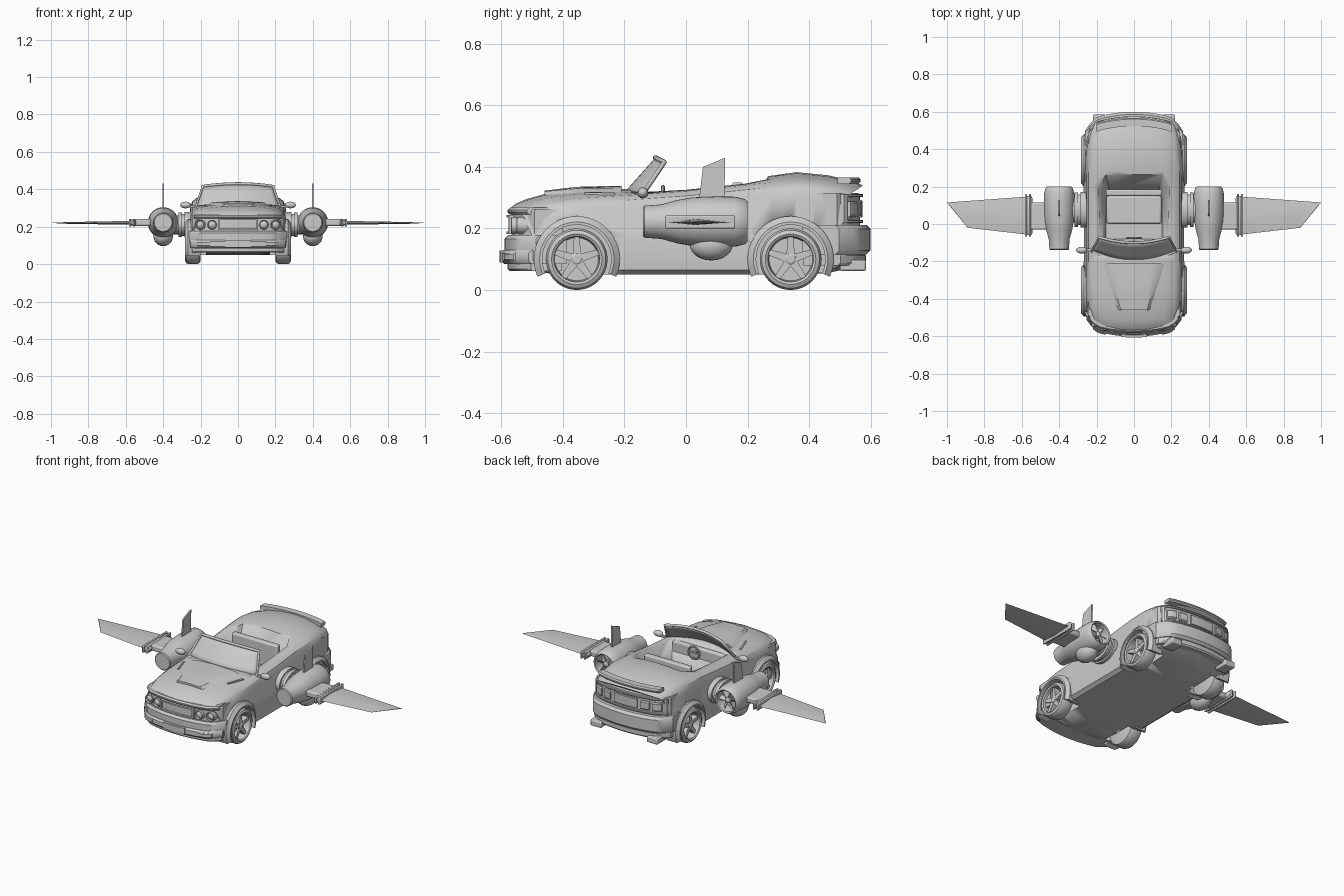
import bpy, bmesh, math
from mathutils import Vector

cube = bpy.data.objects.get("Cube")
if cube:
    bpy.data.objects.remove(cube, do_unlink=True)

grey = bpy.data.materials.new("plain_grey")
grey.use_nodes = True
grey.diffuse_color = (0.6, 0.6, 0.6, 1)
grey.node_tree.nodes["Principled BSDF"].inputs["Base Color"].default_value = (0.6, 0.6, 0.6, 1)


def finish(name, bm, mirror=False, bevel=0, cutters=()):
    """Turn a bmesh into a shaded object, optionally cut, bevelled and mirrored in x."""
    bmesh.ops.remove_doubles(bm, verts=bm.verts, dist=1e-5)
    bmesh.ops.recalc_face_normals(bm, faces=bm.faces)
    me = bpy.data.meshes.new(name)
    bm.to_mesh(me)
    bm.free()
    me.materials.append(grey)
    me.polygons.foreach_set("use_smooth", [True] * len(me.polygons))
    me.set_sharp_from_angle(angle=math.radians(32))
    ob = bpy.data.objects.new(name, me)
    bpy.context.collection.objects.link(ob)
    for cutter in cutters:
        mod = ob.modifiers.new("cut", "BOOLEAN")
        mod.operation, mod.solver, mod.object = "DIFFERENCE", "EXACT", cutter
    if bevel:
        mod = ob.modifiers.new("bevel", "BEVEL")
        mod.width, mod.segments = bevel, 2
    if mirror:
        ob.modifiers.new("mirror", "MIRROR")
    return ob


def hull(name, pts, **kw):
    bm = bmesh.new()
    for p in pts:
        bm.verts.new(p)
    out = bmesh.ops.convex_hull(bm, input=bm.verts)
    bmesh.ops.delete(bm, geom=list(set(out["geom_interior"])), context="VERTS")
    bmesh.ops.dissolve_limit(bm, angle_limit=0.01, verts=bm.verts, edges=bm.edges)
    return finish(name, bm, **kw)


def box(name, x, y, z, **kw):
    return hull(name, [(a, b, c) for a in x for b in y for c in z], **kw)


def lathe(name, profile, axis, c, seg=32, arc=None, squash=1, **kw):
    """Spin (distance, radius) points about an axis through c; arc makes a closed partial sweep."""
    bm = bmesh.new()
    a0, a1 = arc or (0, math.tau)
    rings = []
    for i in range(seg + 1):
        t = a0 + (a1 - a0) * i / seg
        ring = []
        for d, r in profile:
            u, v = r * math.cos(t), r * math.sin(t) * squash
            p = (d, u, v) if axis == "x" else (u, d, v)
            ring.append(bm.verts.new(Vector(c) + Vector(p)))
        rings.append(ring)
    n = len(profile)
    for a, b in zip(rings, rings[1:]):
        for j in range(n if arc else n - 1):
            k = (j + 1) % n
            bm.faces.new((a[j], a[k], b[k], b[j]))
    if arc:
        bm.faces.new(rings[0])
        bm.faces.new(rings[-1])
    bmesh.ops.dissolve_degenerate(bm, dist=1e-6, edges=bm.edges)
    return finish(name, bm, **kw)


def wrap(x):
    """How far the nose and tail sweep back at a distance x from the centre line."""
    return 0.7 * x * x + 8 * max(0, abs(x) - 0.18) ** 2


def slab(name, x0, x1, y, z0, z1, depth, lip=0, **kw):
    """Panel wrapped round the nose (y < 0) or tail (y > 0)."""
    bm = bmesh.new()
    s = 1 if y > 0 else -1
    rows = []
    for i in range(19):
        x = x0 + (x1 - x0) * i / 18
        yo = abs(y) - wrap(x)
        prof = ((yo - depth, z0), (yo - lip, z0), (yo, z0 + lip), (yo, z1 - lip), (yo - lip, z1), (yo - depth, z1))
        rows.append([bm.verts.new((x, s * a, b)) for a, b in prof])
    for a, b in zip(rows, rows[1:]):
        for j in range(6):
            bm.faces.new((a[j], a[(j + 1) % 6], b[(j + 1) % 6], b[j]))
    bm.faces.new(rows[0])
    bm.faces.new(rows[-1])
    return finish(name, bm, **kw)


# Body stations: y, half width, floor, shoulder height, crown height
STATIONS = [(-.575, .245, .10, .25, .262), (-.555, .25, .085, .265, .28), (-.52, .258, .07, .272, .295),
            (-.46, .264, .055, .285, .312), (-.35, .268, .05, .295, .325), (-.2, .266, .05, .305, .328),
            (0, .266, .05, .32, .335), (.2, .267, .05, .34, .358), (.28, .268, .05, .347, .372),
            (.36, .268, .05, .35, .383), (.46, .264, .055, .342, .373), (.53, .256, .07, .33, .358),
            (.575, .245, .09, .315, .34)]


def half_section(y):
    for a, b in zip(STATIONS, STATIONS[1:]):
        if y <= b[0]:
            t = (y - a[0]) / (b[0] - a[0])
            _, w, zb, zs, zt = [p + (q - p) * t for p, q in zip(a, b)]
            break
    d = zt - zs
    return [(0, zb), (.9 * w, zb), (.98 * w, zb + .015), (1.01 * w, .165), (.985 * w, .185),
            (.95 * w, zs - .045), (.91 * w, zs - .014), (.83 * w, zs + .1 * d), (.6 * w, zs + .55 * d),
            (.3 * w, zs + .88 * d), (0, zt)]


def top_z(x, y):
    pts = half_section(y)[6:]
    for (xa, za), (xb, zb) in zip(pts, pts[1:]):
        if abs(x) >= xb:
            return za + (zb - za) * (abs(x) - xa) / (xb - xa)


# Cutters for the cockpit and the wheel wells
cockpit = hull("cockpit_cutter", [(s * x, y, z) for s in (1, -1) for x, y, z in (
    (.15, -.08, .17), (.15, .14, .17), (.13, .17, .17), (.205, -.17, .42), (.205, .21, .42), (.16, .29, .42))])
WHEELS = {"front": -.355, "rear": .34}
cutters = [cockpit]
for end, y in WHEELS.items():
    for s in (1, -1):
        cutters.append(lathe("well_cutter", [(s * .17, 0), (s * .17, .115), (s * .4, .115), (s * .4, 0)],
                             "x", (0, y, .1)))
for c in cutters:
    c.hide_render = True
    c.hide_viewport = True

# Main body shell
bm = bmesh.new()
rings = []
for st in STATIONS:
    half = half_section(st[0])
    k = min(1, max(0, (abs(st[0]) - .38) / .18))
    ring = half + [(-x, z) for x, z in half[-2:0:-1]]
    rings.append([bm.verts.new((x, st[0] - math.copysign(wrap(x) * k, st[0]), z)) for x, z in ring])
n = len(rings[0])
for a, b in zip(rings, rings[1:]):
    for j in range(n):
        bm.faces.new((a[j], a[(j + 1) % n], b[(j + 1) % n], b[j]))
for r in (rings[0], rings[-1]):
    for j in range(10):
        bm.faces.new(list(dict.fromkeys((r[j], r[j + 1], r[-j - 1], r[-j % n]))))
finish("body_shell", bm, cutters=cutters)

# Nose: fascia, bumper, grille frame, lamps and plate
slab("nose_fascia", -.245, .245, -.568, .16, .262, .09, .006)
slab("hood_lip", -.235, .235, -.58, .245, .268, .08, .008)
slab("front_bumper", -.262, .262, -.59, .085, .178, .1, .012)
slab("front_lower_lip", -.255, .255, -.602, .085, .13, .1, .01)
slab("front_valance", -.245, .245, -.58, .062, .09, .1, .006)
slab("front_plate", -.07, .07, -.607, .09, .128, .02)
for z in (.182, .236):
    slab("grille_bar", -.108, .108, -.584, z, z + .008, .03)
slab("grille_end", .1, .108, -.584, .182, .244, .03, mirror=True)
slab("grille_mesh", -.1, .1, -.572, .19, .236, .02)
for x in (.138, .2):
    lathe("headlamp", [(.03, .027), (-.012, .027), (-.014, .023), (-.004, .02), (-.012, .01), (-.014, 0)],
          "y", (x, -.568 + wrap(x), .21), 24, mirror=True)
slab("fog_lamp", .15, .22, -.608, .095, .12, .03, .004, mirror=True)

# Tail: panel frame, lamps, bumper, spoiler and exhausts
slab("tail_panel", -.245, .245, .566, .18, .315, .09, .005)
for z in (.218, .302):
    slab("tail_frame_bar", -.235, .235, .576, z, z + .01, .06, .002)
slab("tail_frame_end", .225, .235, .576, .218, .31, .05, mirror=True)
for x in (.1, .165):
    slab("tail_lamp", x, x + .048, .576, .238, .288, .03, .006, mirror=True)
slab("tail_plate", -.075, .075, .573, .235, .292, .02, .002)
slab("rear_bumper", -.262, .262, .6, .115, .212, .12, .014)
slab("rear_valance", -.25, .25, .585, .08, .12, .12, .008)
slab("spoiler", -.2, .2, .568, .345, .366, .045, .007)
box("exhaust", (.15, .22), (.5, .585), (.062, .098), mirror=True, bevel=.006)

# Raised hood panel and vents
bm = bmesh.new()
rows = []
for i in range(9):
    y = -.46 + .25 * i / 8
    w = .088 + .085 * i / 8
    xs = [w * (j / 5 - 1) for j in range(11)]
    row = [(x, y, top_z(x, y) + (.011 if 0 < j < 10 else -.004)) for j, x in enumerate(xs)]
    rows.append([bm.verts.new(p) for p in [(-w, y, .27)] + row + [(w, y, .27)]])
for a, b in zip(rows, rows[1:]):
    for j in range(13):
        bm.faces.new((a[j], a[(j + 1) % 13], b[(j + 1) % 13], b[j]))
bm.faces.new(rows[0])
bm.faces.new(rows[-1])
finish("hood_panel", bm)
hull("hood_vent", [(x, y, top_z(x, y) + dz) for x, y in ((.158, -.33), (.166, -.33), (.19, -.23), (.2, -.23))
                   for dz in (-.01, .006)], mirror=True)

# Windshield pane and frame
def pane(u, v):
    x = u * (.225 + (.188 - .225) * v)
    return (x, -.2 + .1 * v + (.055 - .025 * v) * u * u, .318 + .112 * v - .014 * u * u)


bm = bmesh.new()
grid = [[bm.verts.new(pane(i / 8 - 1, j / 4)) for i in range(17)] for j in range(5)]
for a, b in zip(grid, grid[1:]):
    for i in range(16):
        bm.faces.new((a[i], a[i + 1], b[i + 1], b[i]))
glass = finish("windshield", bm)
glass.modifiers.new("thickness", "SOLIDIFY").thickness = .006
cu = bpy.data.curves.new("windshield_frame", "CURVE")
cu.dimensions, cu.bevel_depth, cu.bevel_resolution = "3D", .008, 2
cu.materials.append(grey)
loop = [pane(i / 8 - 1, 0) for i in range(17)] + [pane(1 - i / 8, 1) for i in range(17)]
sp = cu.splines.new("POLY")
sp.points.add(len(loop) - 1)
for p, co in zip(sp.points, loop):
    p.co = (*co, 1)
sp.use_cyclic_u = True
bpy.context.collection.objects.link(bpy.data.objects.new("windshield_frame", cu))

# Side mirrors
lathe("side_mirror", [(-.03 * math.cos(math.pi * i / 8), .018 * math.sin(math.pi * i / 8)) for i in range(9)],
      "x", (.28, -.14, .316), 16, mirror=True)
box("mirror_stalk", (.225, .27), (-.145, -.13), (.303, .314), mirror=True)

# Cockpit interior
box("seat_cushion", (-.148, .148), (.0, .15), (.165, .22), bevel=.012)
box("seat_back", (-.15, .15), (.15, .185), (.165, .35), bevel=.008)
box("dashboard", (-.17, .17), (-.17, -.11), (.2, .315), bevel=.01)
lathe("steering_wheel", [(-.075 + .006 * math.cos(i * math.tau / 8), .036 + .006 * math.sin(i * math.tau / 8))
                         for i in range(9)], "y", (0, 0, .3), 24)
box("steering_spokes", (-.034, .034), (-.078, -.072), (.295, .305))
box("steering_column", (-.006, .006), (-.12, -.07), (.294, .306))

# Wheels with five-spoke rims, and flared arches
for end, y in WHEELS.items():
    c = (0, y, .1)
    lathe(end + "_tyre", [(.235, .07), (.278, .074), (.283, .082), (.277, .094), (.265, .1), (.22, .1),
                          (.205, .094), (.2, .08), (.2, 0), (.235, 0), (.235, .07)], "x", c, 40, mirror=True)
    lathe(end + "_hub", [(.23, .02), (.27, .018), (.274, .012), (.274, 0)], "x", c, 20, mirror=True)
    for i in range(5):
        t = math.pi / 2 + i * math.tau / 5
        d, q = Vector((0, math.cos(t), math.sin(t))), Vector((0, -math.sin(t), math.cos(t)))
        hull(end + "_spoke", [Vector((x, y, .1)) + d * r + q * h * s for x in (.235, .268)
                              for r, h in ((.008, .014), (.074, .009)) for s in (1, -1)], mirror=True)
    lathe(end + "_arch", [(.2, .112), (.284, .112), (.284, .121), (.268, .14), (.2, .14)], "x", c, 28,
          arc=(-.42, math.pi + .42), mirror=True)

# Engine pods joined to the body by stepped round mounts
lathe("pod_mount", [(.24, .095), (.285, .095), (.285, .082), (.3, .082), (.3, .092), (.318, .092), (.318, .07),
                    (.36, .07)], "x", (0, .077, .21), 32, squash=.72, mirror=True)
pod = (.4, 0, .222)
lathe("engine_pod", [(-.14, 0), (-.14, .047), (-.135, .052), (-.08, .056), (-.03, .07), (.02, .079), (.1, .082),
                     (.16, .081), (.19, .074), (.2, .066), (.195, .06), (.14, .056), (.14, 0)], "y", pod, 36, mirror=True)
lathe("fan_hub", [(.13, .018), (.18, .016), (.192, 0)], "y", pod, 16, mirror=True)
for i in range(6):
    d = Vector((math.cos(i * math.tau / 6), 0, math.sin(i * math.tau / 6)))
    q = Vector((-d.z, 0, d.x))
    hull("fan_blade", [Vector((.4, .168 + .01 * s, .222)) + d * r + q * (.008 * s + e)
                       for r in (.01, .06) for s in (1, -1) for e in (-.002, .002)], mirror=True)
lathe("pod_belly", [(-.07 * math.cos(math.pi * i / 12), .052 * math.sin(math.pi * i / 12)) for i in range(13)],
      "y", (.4, .082, .148), 24, mirror=True)
hull("pod_fin", [(.4 + dx, y, z) for dx in (-.004, .004)
                 for y, z in ((.042, .29), (.125, .29), (.055, .4), (.127, .43))], mirror=True)

# Wing roots and wings
box("wing_strut", (.46, .56), (-.03, .115), (.205, .24), mirror=True, bevel=.008)
for x in (.55, .572):
    box("wing_root_plate", (x, x + .012), (-.068, .16), (.2, .242), mirror=True, bevel=.004)
lathe("wing_root_rod", [(-.06, 0), (-.06, .012), (-.05, .018), (.14, .018), (.15, .012), (.15, 0)],
      "y", (.562, 0, .222), 16, mirror=True)
hull("wing", [(.575, -.056, .22), (.575, .146, .22), (.575, .03, .231), (.575, .03, .211), (.89, -.02, .22),
              (.9, .045, .225), (.9, .045, .215), (1, .115, .22), (.985, .1, .222)], mirror=True)
